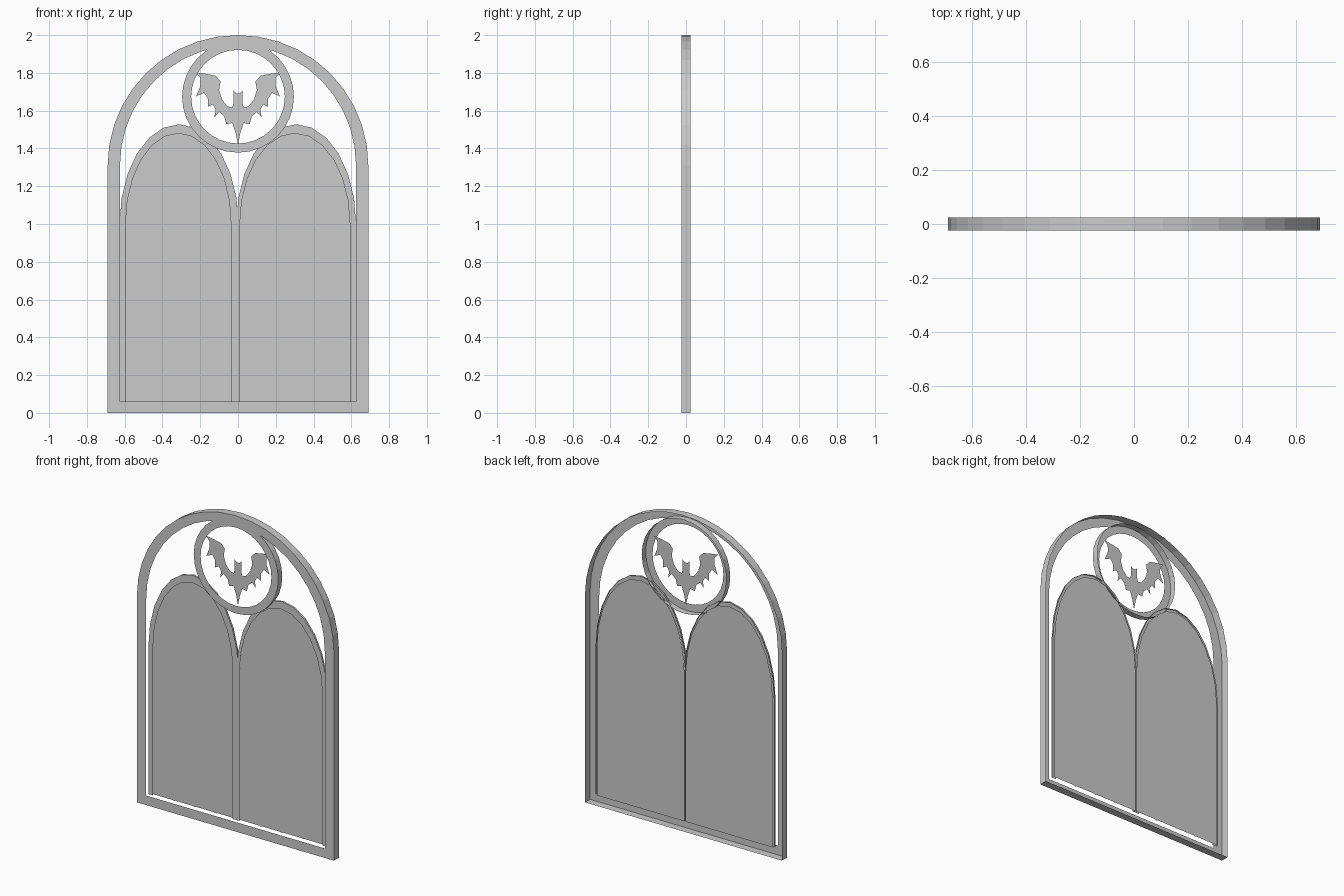
import bpy, math

if "Cube" in bpy.data.objects:
    bpy.data.objects.remove(bpy.data.objects["Cube"])


def make(name, verts, faces):
    me = bpy.data.meshes.new(name)
    me.from_pydata(verts, [], faces)
    me.update()
    ob = bpy.data.objects.new(name, me)
    bpy.context.collection.objects.link(ob)
    return ob


def arch(cx, a, base, spring, rise, n):
    """Counter-clockwise arch outline, starting bottom right."""
    pts = [(cx + a, base)]
    pts += [(cx + a * math.cos(math.pi * i / n), spring + rise * math.sin(math.pi * i / n))
            for i in range(n + 1)]
    return pts + [(cx - a, base)]


def circle(r, cz, n):
    return [(r * math.cos(2 * math.pi * i / n), cz + r * math.sin(2 * math.pi * i / n))
            for i in range(n)]


def shell(name, outer, inner, front, back, closed=True):
    """Open-backed moulding: flat front band plus an outer side wall."""
    n = len(outer)
    verts = [(x, front, z) for x, z in outer] + [(x, front, z) for x, z in inner]
    verts += [(x, back, z) for x, z in outer]
    faces = []
    for i in range(n if closed else n - 1):
        j = (i + 1) % n
        faces.append((i, j, n + j, n + i))
        faces.append((j, i, 2 * n + i, 2 * n + j))
    return make(name, verts, faces)


def flat(name, pts, y):
    return make(name, [(x, y, z) for x, z in pts], [tuple(range(len(pts)))])


# Outer frame
shell("outer_frame", arch(0, 0.69, 0, 1.31, 0.69, 20),
      arch(0, 0.625, 0.06, 1.31, 0.635, 20), -0.025, 0.025)

# Round tracery ring
shell("tracery_ring", circle(0.296, 1.674, 32), circle(0.248, 1.674, 32), -0.02, 0.02)

# Bat silhouette, mirrored half outline
half = [(0.012, 1.692), (0.024, 1.708), (0.024, 1.64), (0.03, 1.617), (0.055, 1.622),
        (0.085, 1.66), (0.1, 1.71), (0.092, 1.755), (0.12, 1.785), (0.17, 1.795),
        (0.225, 1.803), (0.2, 1.775), (0.198, 1.735), (0.222, 1.675), (0.18, 1.695),
        (0.16, 1.665), (0.16, 1.62), (0.133, 1.633), (0.118, 1.605), (0.125, 1.565),
        (0.1, 1.593), (0.073, 1.57), (0.062, 1.528), (0.03, 1.535), (0.012, 1.48)]
bat = [(-x, z) for x, z in half] + [(0, 1.42)] + half[::-1]
flat("bat_silhouette", bat, 0.0)

# Lancet windows: border, glass and glazing bars
SPRING, BASE = 1.0, 0.06
H_BARS = (0.247, 0.456, 0.675, 0.87, 1.087, 1.25)
W = 0.007
lancets = (("left", -0.312, 0.315, -0.316, 0.279, (-0.455, -0.31, -0.165)),
           ("right", 0.308, 0.317, 0.301, 0.291, (0.15, 0.30, 0.45)))
for side, ocx, oa, icx, ia, v_bars in lancets:
    shell(side + "_lancet_border", arch(ocx, oa, BASE, SPRING, 0.528, 12),
          arch(icx, ia, BASE, SPRING, 0.48, 12), 0.0, 0.012, closed=False)
    flat(side + "_glass", arch(ocx, oa - 0.01, BASE, SPRING, 0.505, 12), 0.014)
    verts, faces = [], []
    rects = []
    for x in v_bars:
        top = SPRING + 0.48 * math.sqrt(1 - ((x - icx) / ia) ** 2)
        rects.append((x - W, x + W, BASE, top))
    for z in H_BARS:
        k = max(0, z - SPRING) / 0.48
        hw = ia * math.sqrt(1 - k * k)
        rects.append((icx - hw, icx + hw, z - W, z + W))
    for x0, x1, z0, z1 in rects:
        b = len(verts)
        verts += [(x0, 0.009, z0), (x1, 0.009, z0), (x1, 0.009, z1), (x0, 0.009, z1)]
        faces.append((b, b + 1, b + 2, b + 3))
    make(side + "_glazing_bars", verts, faces)
